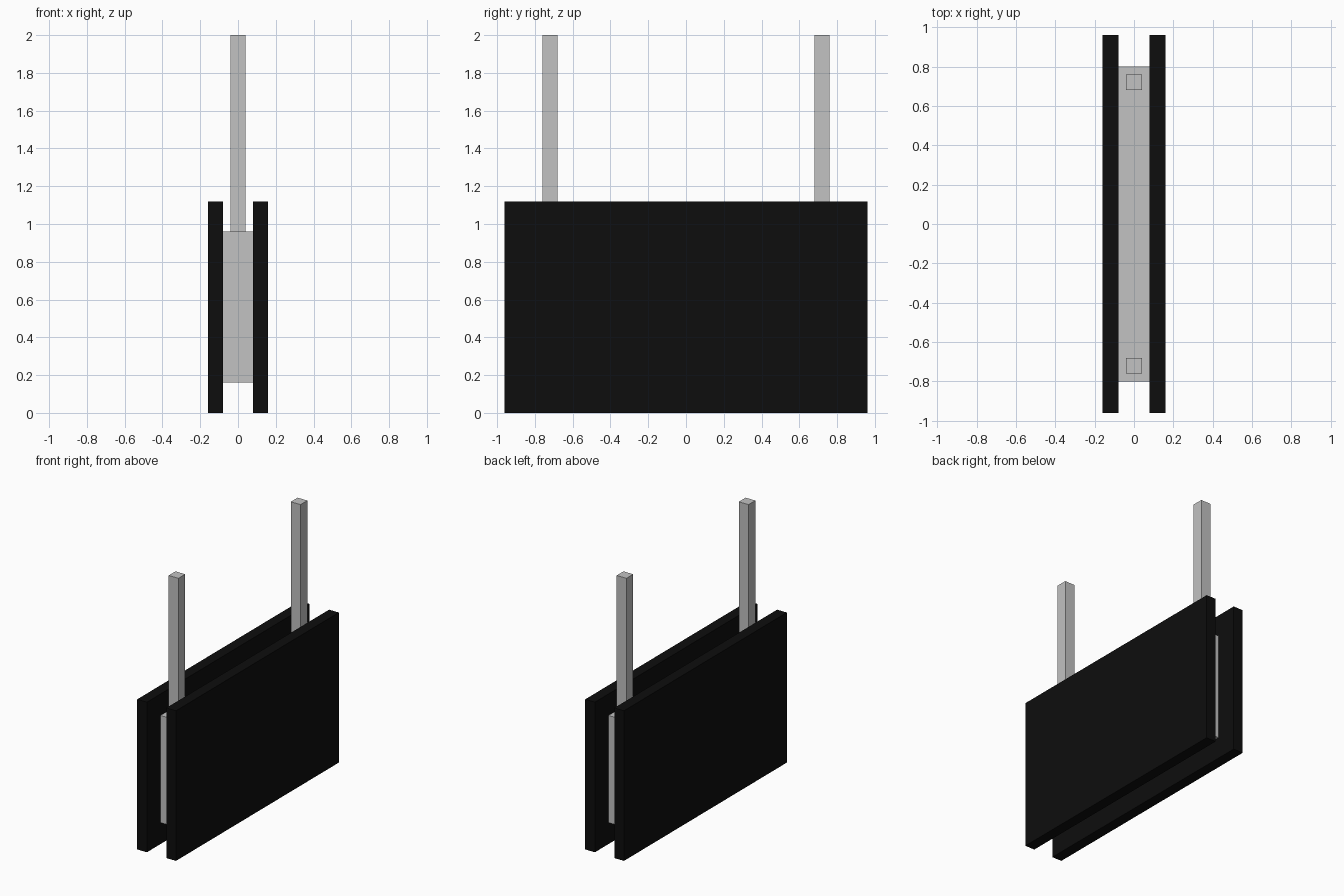
import bpy

if "Cube" in bpy.data.objects:
    bpy.data.objects.remove(bpy.data.objects["Cube"])


def material(name, value):
    m = bpy.data.materials.new(name)
    m.diffuse_color = (value, value, value, 1)
    m.use_nodes = True
    m.node_tree.nodes["Principled BSDF"].inputs["Base Color"].default_value = m.diffuse_color
    return m


def box(name, x, y, z, mat):
    """Axis-aligned box from (min, max) ranges."""
    ranges = (x, y, z)
    bpy.ops.mesh.primitive_cube_add(size=1)
    ob = bpy.context.object
    ob.name = name
    ob.location = [(a + b) / 2 for a, b in ranges]
    ob.scale = [b - a for a, b in ranges]
    bpy.ops.object.transform_apply(location=True, rotation=False, scale=True)
    ob.data.materials.append(mat)
    return ob


black = material("black", 0.004)
grey = material("light grey", 0.54)

# Central core between the two panels
box("core", (-0.08, 0.08), (-0.80, 0.80), (0.16, 0.96), grey)

# Outer panels, one on each side
for side, cx in (("left", -0.12), ("right", 0.12)):
    box(side + "_panel", (cx - 0.04, cx + 0.04), (-0.96, 0.96), (0, 1.12), black)

# Hanging posts standing on the core
for side, cy in (("front", -0.72), ("back", 0.72)):
    box(side + "_post", (-0.04, 0.04), (cy - 0.04, cy + 0.04), (0.96, 2.0), grey)
